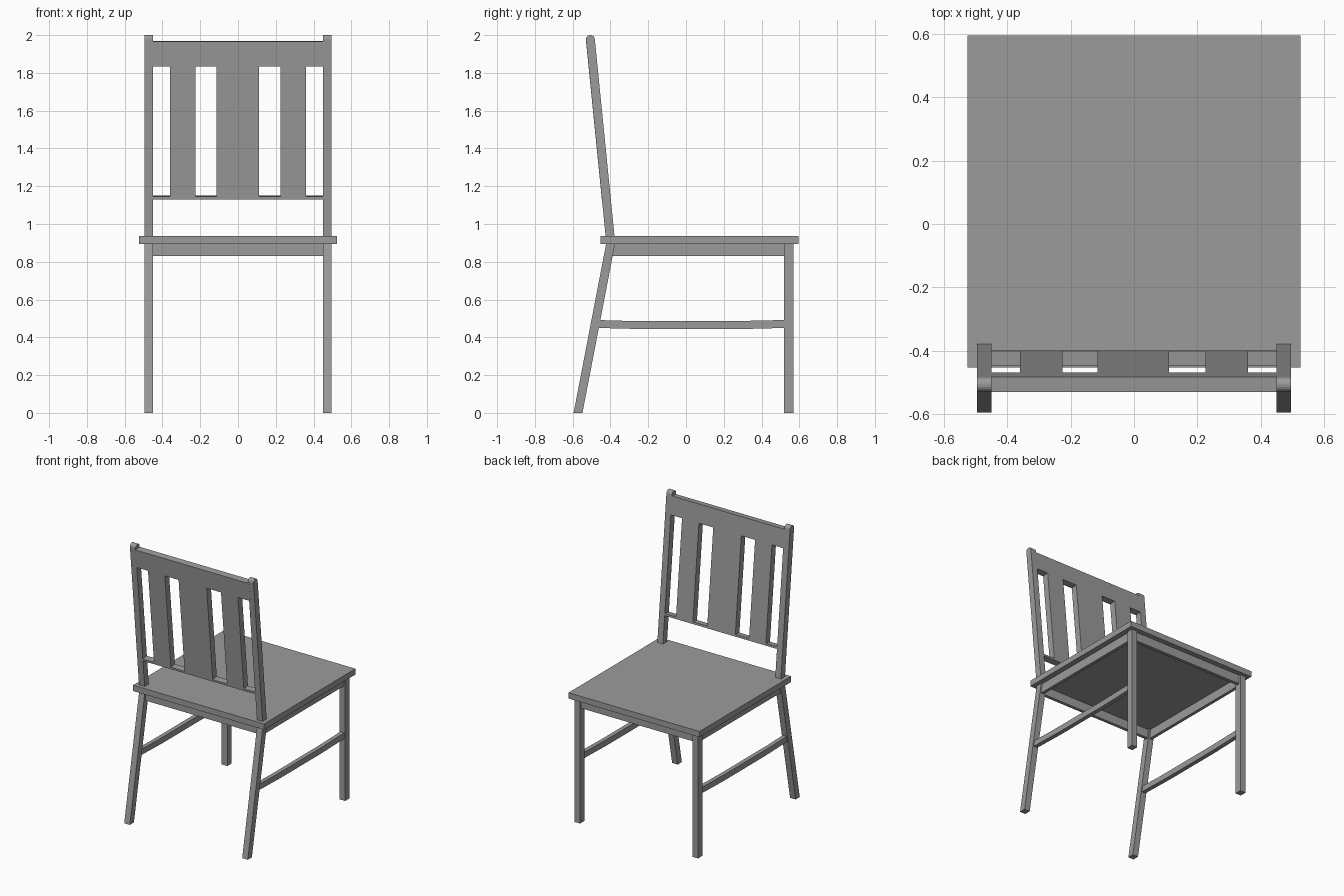
import bpy
import bmesh
import math

cube = bpy.data.objects.get("Cube")
if cube:
    bpy.data.objects.remove(cube, do_unlink=True)

grey = bpy.data.materials.new("plain_grey")
grey.use_nodes = True
GREY = (0.33, 0.33, 0.33, 1.0)
grey.diffuse_color = GREY
grey.node_tree.nodes["Principled BSDF"].inputs["Base Color"].default_value = GREY

POST_IN, POST_OUT = 0.45, 0.495   # inner and outer x of the legs and posts
THICK = 0.047                     # depth of the backrest
LEAN = 0.1                        # backward slope of the backrest
BEND = 0.9                        # height where the rear post bends


def prism(name, profile, x0, x1):
    """Extrude a (y, z) outline along x."""
    bm = bmesh.new()
    face = bm.faces.new([bm.verts.new((x0, y, z)) for y, z in profile])
    out = bmesh.ops.extrude_face_region(bm, geom=[face])
    moved = [v for v in out["geom"] if isinstance(v, bmesh.types.BMVert)]
    bmesh.ops.translate(bm, verts=moved, vec=(x1 - x0, 0, 0))
    bmesh.ops.recalc_face_normals(bm, faces=bm.faces)
    mesh = bpy.data.meshes.new(name)
    bm.to_mesh(mesh)
    bm.free()
    mesh.materials.append(grey)
    obj = bpy.data.objects.new(name, mesh)
    bpy.context.collection.objects.link(obj)
    return obj


def pair(name, profile, x0, x1):
    """Make a left part and its mirrored right part."""
    prism("left_" + name, profile, x0, x1)
    prism("right_" + name, profile, -x1, -x0)


def box(y0, y1, z0, z1):
    return [(y0, z0), (y1, z0), (y1, z1), (y0, z1)]


def inner_y(z):
    """Inner face of the leaning backrest at height z."""
    return -0.375 - (z - BEND) * LEAN


def leaning(z0, z1):
    """Outline of a backrest piece, square to the lean."""
    drop = THICK * LEAN
    return [(inner_y(z0), z0), (inner_y(z1), z1),
            (inner_y(z1) - THICK, z1 - drop), (inner_y(z0) - THICK, z0 - drop)]


# Seat
prism("seat", box(-0.452, 0.595, 0.895, 0.937), -0.525, 0.525)

# Front legs
pair("front_leg", box(0.52, 0.57, 0, 0.9), POST_IN, POST_OUT)

# Rear legs bend into the back posts, with round tops
r = THICK / 2
top = 2 - r
cap = [(inner_y(top) - r + r * math.cos(a), top + r * math.sin(a))
       for a in (math.pi * i / 10 for i in range(11))]
post = [(-0.548, 0), (inner_y(BEND), BEND)] + cap
post += [(inner_y(BEND) - THICK, BEND), (-0.595, 0)]
pair("rear_leg_and_post", post, POST_IN, POST_OUT)

# Aprons under the seat
pair("side_apron", box(-0.39, 0.53, 0.83, 0.9), 0.462, 0.485)
prism("front_apron", box(0.533, 0.557, 0.83, 0.9), -0.46, 0.46)
prism("rear_apron", box(-0.413, -0.39, 0.83, 0.9), -0.46, 0.46)

# Side stretchers, sagging slightly in the middle
stretcher = [(-0.48, 0.45), (-0.2, 0.443), (0.26, 0.443), (0.53, 0.45),
             (0.53, 0.492), (0.26, 0.486), (-0.28, 0.486), (-0.48, 0.492)]
pair("stretcher", stretcher, 0.457, 0.488)

# Backrest rails and slats
prism("top_rail", leaning(1.838, 1.97), -0.46, 0.46)
prism("lower_rail", leaning(1.135, 1.15), -0.46, 0.46)
slat = leaning(1.145, 1.845)
prism("middle_slat", slat, -0.115, 0.11)
pair("side_slat", slat, 0.225, 0.36)
